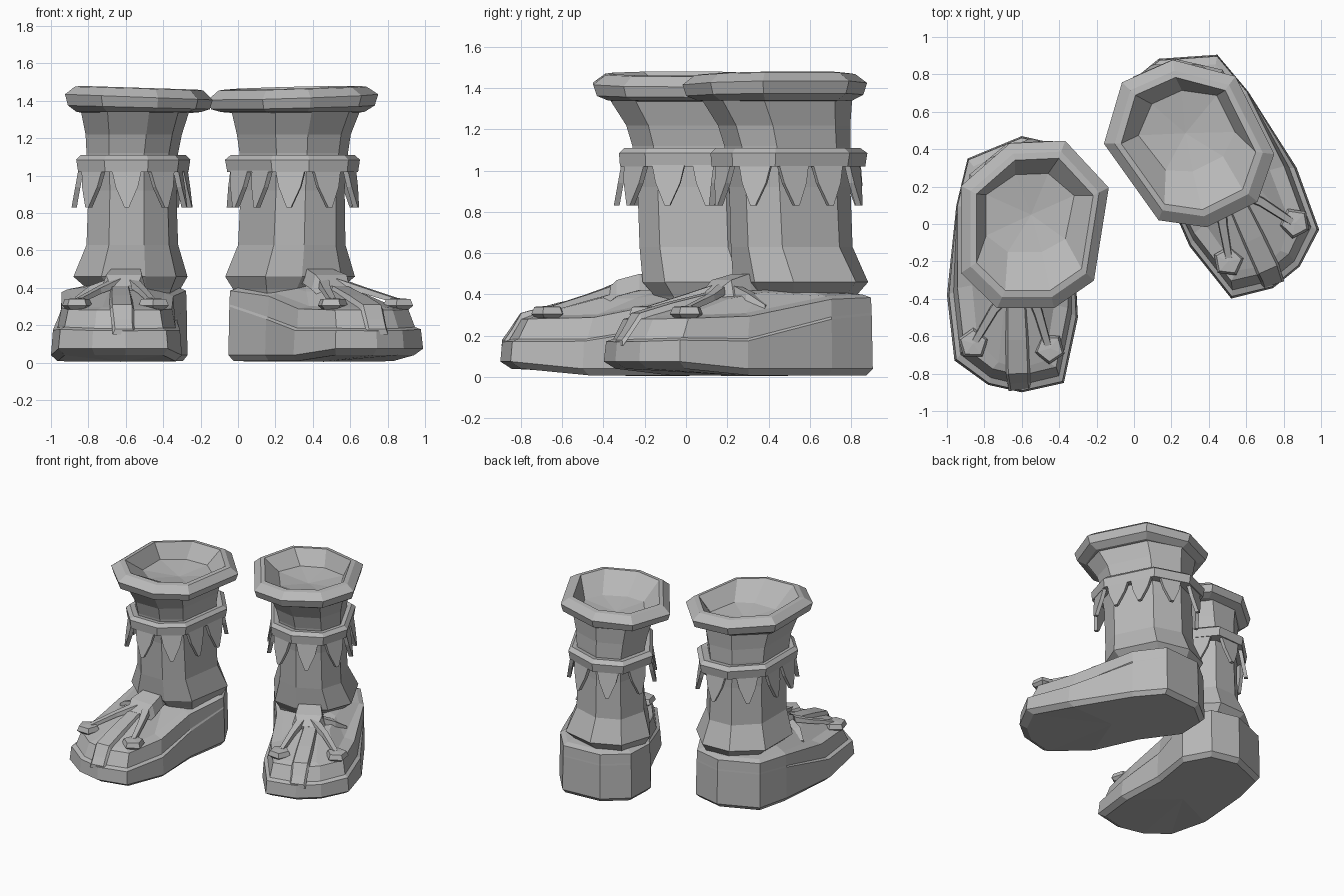
import bpy, bmesh, math
from mathutils import Vector, Matrix

if "Cube" in bpy.data.objects:
    bpy.data.objects.remove(bpy.data.objects["Cube"])

grey = bpy.data.materials.new("grey_leather")
grey.use_nodes = True
grey.diffuse_color = (0.48, 0.48, 0.48, 1)
grey.node_tree.nodes["Principled BSDF"].inputs["Base Color"].default_value = (0.48, 0.48, 0.48, 1)

# Placement of the second boot: mirrored, turned outward, moved back
TURNED = (Matrix.Translation((-0.195, 0.195, 0)) @ Matrix.Rotation(math.radians(26.5), 4, "Z")
          @ Matrix.Scale(-1, 4, (1, 0, 0)))


def add_part(name, bm):
    """Make one part for the right boot and its mirrored twin for the left."""
    bmesh.ops.recalc_face_normals(bm, faces=bm.faces)
    for side in ("right", "left"):
        if side == "left":
            bm.transform(TURNED)
            bmesh.ops.reverse_faces(bm, faces=bm.faces)
        mesh = bpy.data.meshes.new(f"{side}_{name}")
        bm.to_mesh(mesh)
        mesh.materials.append(grey)
        bpy.context.collection.objects.link(bpy.data.objects.new(f"{side}_{name}", mesh))
    bm.free()


def loft(bm, rings, start=None, end=None, closed=False):
    """Skin rings of points; start and end are optional fan centres."""
    rows = [[bm.verts.new(p) for p in ring] for ring in rings]
    n = len(rows[0])
    for a, b in zip(rows, rows[1:] + (rows[:1] if closed else [])):
        for i in range(n):
            j = (i + 1) % n
            bm.faces.new((a[i], a[j], b[j], b[i]))
    for row, tip in ((rows[0], start), (rows[-1], end)):
        if tip is not None:
            v = bm.verts.new(tip)
            for i in range(n):
                bm.faces.new((row[i], row[(i + 1) % n], v))


def interp(y, table):
    for (a, za), (b, zb) in zip(table, table[1:]):
        if y <= b:
            return za + (zb - za) * max(0, (y - a) / (b - a))
    return table[-1][1]


# Uneven octagon shared by leg, cuff and band
OCT = [(1, .44), (.41, 1), (-.34, .97), (-1, .46), (-1, -.58), (-.51, -1), (.26, -1), (.8, -.67)]


def octagon(x0, x1, y0, y1, z, tilt=0):
    cx, cy, hx, hy = (x0 + x1) / 2, (y0 + y1) / 2, (x1 - x0) / 2, (y1 - y0) / 2
    return [Vector((cx + u * hx, cy + v * hy, z - tilt * u)) for u, v in OCT]


def scaled(s, z, tilt=0):
    return octagon(-.53 - .395 * s, -.53 + .395 * s, -.45 * s, .445 * s, z, tilt)


# Leg shaft with flared ankle
bm = bmesh.new()
loft(bm, [octagon(-.78, -.33, -.12, .37, .33),
          octagon(-.80, -.31, -.15, .39, .39),
          octagon(-.88, -.27, -.21, .44, .46),
          octagon(-.81, -.32, -.225, .37, .63),
          octagon(-.80, -.33, -.235, .36, .92),
          octagon(-.81, -.32, -.26, .36, 1.12),
          octagon(-.815, -.30, -.29, .36, 1.22),
          octagon(-.84, -.26, -.37, .37, 1.345)])
add_part("leg", bm)

# Rolled cuff: wide sloping rim around a shallow opening
bm = bmesh.new()
loft(bm, [scaled(.7, 1.335), scaled(.84, 1.34), scaled(.96, 1.365, .01), scaled(1, 1.42, .015),
          scaled(.87, 1.465, .01), scaled(.79, 1.47, .01),
          octagon(-.79, -.32, -.15, .27, 1.36)], end=(-.55, .05, 1.33))
add_part("cuff", bm)

# Band around the shin
bm = bmesh.new()
loft(bm, [octagon(-.79, -.34, -.23, .35, 1.02), octagon(-.855, -.265, -.32, .435, 1.02),
          octagon(-.865, -.255, -.325, .445, 1.085), octagon(-.84, -.28, -.30, .41, 1.11),
          octagon(-.79, -.34, -.23, .35, 1.10)], closed=True)
add_part("band", bm)

# Pointed fringe below the band: one tooth per facet, two on the long sides
bm = bmesh.new()
path = octagon(-.84, -.28, -.30, .41, 1.03)
for i, a in enumerate(path):
    edge = path[(i + 1) % 8] - a
    along = edge.normalized()
    out = Vector((-along.y, along.x, 0))
    if out.dot(a - Vector((-.56, .055, 1.03))) < 0:
        out = -out
    for f in ((.25, .75) if edge.length > .3 else (.5,)):
        root = a + edge * f
        shape = [(-.08, 0), (.08, 0), (.06, -.09), (.012, -.2), (-.012, -.2), (-.06, -.09)]
        faces = [[root + along * u + Vector((0, 0, h)) + out * (-h * .18 + t) for u, h in shape]
                 for t in (-.014, .014)]
        loft(bm, faces, sum(faces[0], Vector()) / 6, sum(faces[1], Vector()) / 6)
add_part("fringe", bm)

# Foot: sole outline lofted upward, with a stepped lip around the toe
SOLE = [(-.6, -.9), (-.375, -.85), (-.3, -.5), (-.32, -.12), (-.27, .22), (-.38, .42),
        (-.6, .47), (-.89, .35), (-.95, .1), (-1, -.38), (-.96, -.73), (-.78, -.86)]
LIP = [(-.9, .17), (-.7, .18), (-.4, .17), (0, .26), (.2, .30)]
WALL = [(-.9, .28), (-.7, .285), (-.4, .29), (-.1, .36), (.2, .385)]


def outline(toe, heel, height):
    """Sole outline scaled by (x, y) at the toe, blending to one factor at the heel."""
    ring = []
    for x, y in SOLE:
        f = min(1, max(0, (y + .4) / .5))
        sx, sy = (s + (heel - s) * f for s in toe)
        ring.append(Vector((-.635 + (x + .635) * sx, y * sy, height(y))))
    return ring


bm = bmesh.new()
loft(bm, [outline((.9, .94), .93, lambda y: .04 if y < -.6 else .008),
          outline((1, 1), 1, lambda y: .075 if y < -.6 else .04),
          outline((.97, .99), .988, lambda y: interp(y, LIP)),
          outline((.90, .955), .986, lambda y: interp(y, LIP) + .012),
          outline((.84, .90), .98, lambda y: interp(y, WALL)),
          outline((.62, .86), .88, lambda y: interp(y, WALL) + .015),
          outline((.4, .5), .6, lambda y: .38 if y < -.4 else .41)],
     start=(-.63, -.2, .005), end=(-.6, -.05, .45))
add_part("foot", bm)


def strip(name, stations):
    """Box-section strap through (x, y, z, half width, thickness) stations."""
    bm = bmesh.new()
    rings = []
    for k, (x, y, z, w, t) in enumerate(stations):
        a, b = stations[max(k - 1, 0)], stations[min(k + 1, len(stations) - 1)]
        d = Vector((b[0] - a[0], b[1] - a[1], 0)).normalized()
        s = Vector((-d.y, d.x, 0)) * w
        c, up = Vector((x, y, z)), Vector((0, 0, t))
        rings.append([c - s, c + s, c + s * .8 + up, c - s * .8 + up])
    mid = [sum(r, Vector()) / 4 for r in (rings[0], rings[-1])]
    loft(bm, rings, *mid)
    add_part(name, bm)


# Toe seam, tongue and laces
strip("toe_seam", [(-.61, -.885, .15, .06, .03), (-.615, -.85, .20, .06, .03),
                   (-.62, -.80, .28, .065, .03), (-.625, -.62, .33, .062, .03),
                   (-.63, -.42, .375, .055, .03), (-.62, -.2, .42, .05, .03)])
strip("tongue", [(-.61, -.40, .34, .09, .07), (-.61, -.33, .39, .12, .08),
                 (-.6, -.22, .42, .10, .08), (-.6, -.14, .42, .08, .06)])
strip("outer_lace", [(-.65, -.34, .41, .035, .04), (-.75, -.46, .37, .025, .03),
                     (-.85, -.63, .32, .02, .025)])
strip("inner_lace", [(-.56, -.34, .41, .035, .04), (-.51, -.48, .37, .025, .03),
                     (-.46, -.65, .32, .02, .025)])
strip("side_strap", [(-.68, -.3, .40, .03, .05), (-.78, -.26, .36, .04, .05),
                     (-.85, -.2, .31, .04, .04)])

# Five-sided lace beads
for name, x, y, turn in (("outer_bead", -.86, -.64, .3), ("inner_bead", -.45, -.665, .9)):
    bm = bmesh.new()

    def pentagon(r, z):
        return [Vector((x + r * math.cos(turn + i * math.tau / 5),
                        y + r * math.sin(turn + i * math.tau / 5), z)) for i in range(5)]

    loft(bm, [pentagon(.06, .285), pentagon(.085, .305), pentagon(.07, .34)],
         (x, y, .285), (x, y, .345))
    add_part(name, bm)
